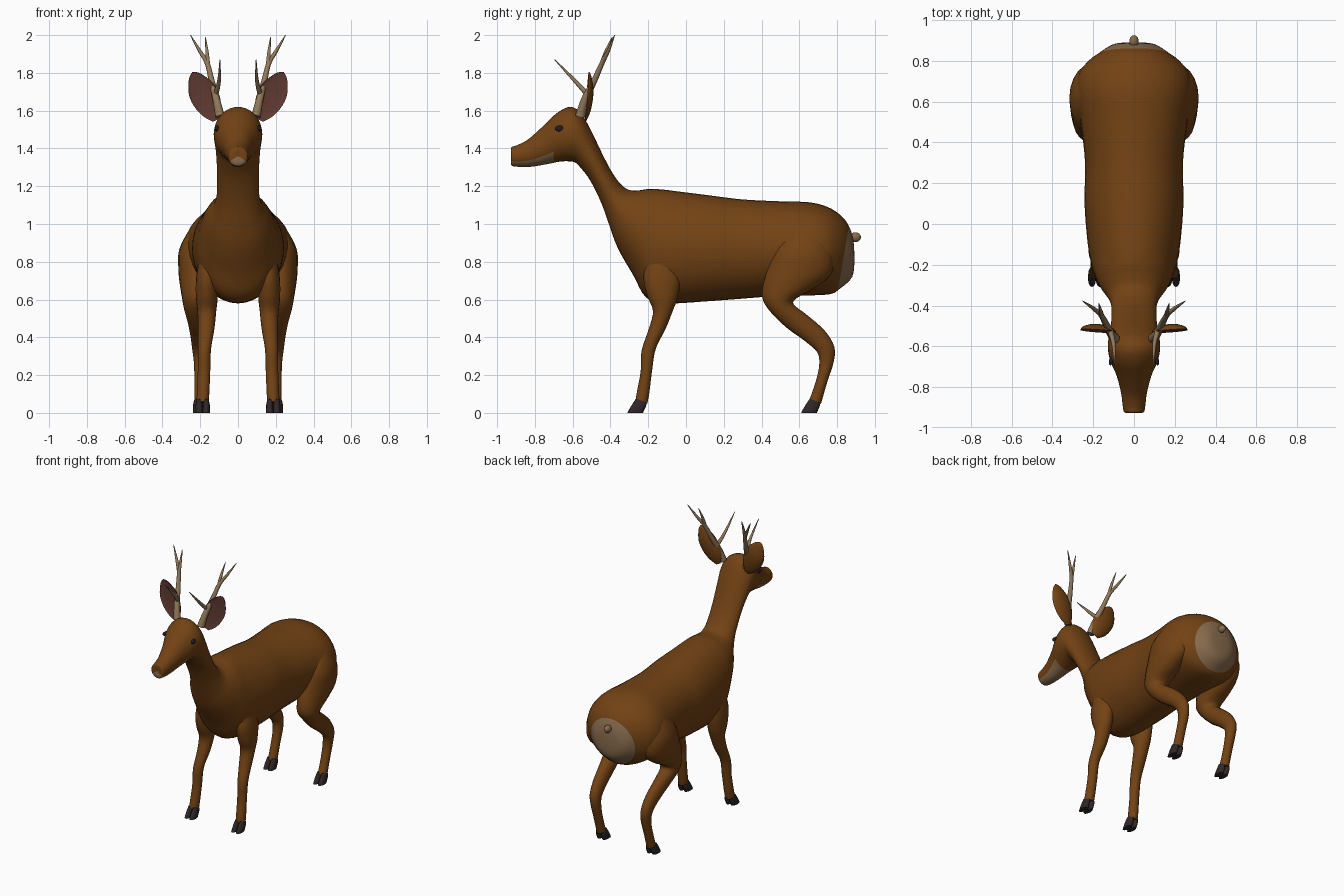
import bpy, bmesh, math
from mathutils import Vector

if "Cube" in bpy.data.objects:
    bpy.data.objects.remove(bpy.data.objects["Cube"], do_unlink=True)


def material(name, rgb):
    m = bpy.data.materials.new(name)
    m.use_nodes = True
    m.diffuse_color = (*rgb, 1)
    bsdf = m.node_tree.nodes["Principled BSDF"]
    bsdf.inputs["Base Color"].default_value = (*rgb, 1)
    bsdf.inputs["Roughness"].default_value = 0.8
    return m


FUR = material("brown fur", (0.17, 0.055, 0.007))
PALE = material("pale fur", (0.25, 0.15, 0.075))
INNER = material("inner ear", (0.11, 0.04, 0.03))
HORN = material("antler bone", (0.28, 0.19, 0.105))
HOOF = material("dark hoof", (0.03, 0.02, 0.02))
EYE = material("eye black", (0.015, 0.013, 0.018))
SIDES = (("left", 1), ("right", -1))


def smooth_rows(rows, steps):
    """Catmull-Rom interpolation of every column of a table."""
    out = []
    for i in range(len(rows) - 1):
        quad = [rows[max(0, min(len(rows) - 1, i + k))] for k in (-1, 0, 1, 2)]
        for j in range(steps):
            t = j / steps
            out.append([b + 0.5 * t * (c - a + t * (2 * a - 5 * b + 4 * c - d
                        + t * (3 * (b - c) + d - a))) for a, b, c, d in zip(*quad)])
    return out + [list(rows[-1])]


def skin(name, rings, mats, rule=None):
    """Bridge closed rings of points, cap the ends, colour faces by rule(ring, segment)."""
    bm = bmesh.new()
    loops = [[bm.verts.new(p) for p in ring] for ring in rings]
    n = len(loops[0])
    for i, (a, b) in enumerate(zip(loops, loops[1:])):
        for k in range(n):
            f = bm.faces.new((a[k], a[(k + 1) % n], b[(k + 1) % n], b[k]))
            f.material_index = rule(i, k) if rule else 0
    for loop in (loops[0], loops[-1]):
        bm.faces.new(loop)
    bmesh.ops.recalc_face_normals(bm, faces=bm.faces)
    mesh = bpy.data.meshes.new(name)
    bm.to_mesh(mesh)
    bm.free()
    obj = bpy.data.objects.new(name, mesh)
    bpy.context.collection.objects.link(obj)
    for m in mats:
        mesh.materials.append(m)
    finish(obj)
    return obj


def finish(obj, angle=55):
    bpy.ops.object.select_all(action="DESELECT")
    obj.select_set(True)
    bpy.context.view_layer.objects.active = obj
    bpy.ops.object.shade_smooth_by_angle(angle=math.radians(angle))


def loft(name, rows, mats, s=1, dy=0, dx=0, segs=20, steps=4, rule=None):
    """Rows: y, z of one edge; y, z of the opposite edge; centre x; half width."""
    rings = []
    for ya, za, yb, zb, xc, w in smooth_rows(rows, steps):
        mid = Vector((s * xc + dx, (ya + yb) / 2 + dy, (za + zb) / 2))
        half = Vector((0, (ya - yb) / 2, (za - zb) / 2))
        rings.append([mid + half * math.cos(a) + Vector((w * math.sin(a), 0, 0))
                      for a in (math.tau * k / segs for k in range(segs))])
    return skin(name, rings, mats, rule)


def tube(name, points, mat, s):
    """Tapered round branch; points are x, y, z, radius."""
    path = smooth_rows(points, 5)
    rings = []
    for i, (x, y, z, r) in enumerate(path):
        a, b = path[max(i - 1, 0)], path[min(i + 1, len(path) - 1)]
        d = (Vector(b[:3]) - Vector(a[:3])).normalized()
        u = d.cross(Vector((1, 0, 0))).normalized()
        v = d.cross(u)
        ring = [Vector((x, y, z)) + r * (u * math.cos(t) + v * math.sin(t))
                for t in (math.tau * k / 10 for k in range(10))]
        rings.append([Vector((s * p.x, p.y, p.z)) for p in ring])
    skin(name, rings, [mat])


def ball(name, loc, scale, mat, turn=0):
    bpy.ops.mesh.primitive_uv_sphere_add(segments=20, ring_count=12, location=loc,
                                         rotation=(0, 0, turn))
    obj = bpy.context.object
    obj.name = name
    obj.scale = scale
    obj.data.materials.append(mat)
    finish(obj)


# Head, neck and torso: top y, z; bottom y, z; half width
profile = [
    (-.925, 1.362, -.925, 1.358, .002), (-.925, 1.405, -.925, 1.312, .045),
    (-.90, 1.415, -.89, 1.303, .055), (-.84, 1.445, -.82, 1.303, .063),
    (-.76, 1.515, -.73, 1.318, .085), (-.68, 1.59, -.67, 1.33, .115),
    (-.61, 1.62, -.62, 1.332, .128), (-.555, 1.585, -.585, 1.325, .126),
    (-.50, 1.49, -.56, 1.30, .118), (-.445, 1.375, -.52, 1.25, .112),
    (-.395, 1.28, -.48, 1.18, .11), (-.345, 1.21, -.44, 1.09, .113),
    (-.30, 1.18, -.405, .99, .13), (-.25, 1.178, -.36, .87, .165),
    (-.20, 1.185, -.28, .73, .195), (-.13, 1.183, -.21, .61, .215),
    (-.04, 1.172, -.10, .58, .23), (.12, 1.152, .1, .59, .243),
    (.3, 1.13, .3, .605, .24), (.5, 1.12, .5, .62, .262),
    (.65, 1.115, .65, .622, .285), (.75, 1.09, .73, .625, .27),
    (.82, 1.045, .775, .632, .225), (.862, .99, .805, .65, .175),
    (.885, .92, .88, .72, .1), (.892, .832, .892, .828, .002)]
STEPS, SEGS = 4, 36
rump_start = (len(profile) - 3) * STEPS


def coat(i, k):
    chin = i < 4.5 * STEPS and math.cos(math.tau * (k + .5) / SEGS) < -.55
    return 1 if chin or i >= rump_start else 0


loft("body", [(*r[:4], 0, r[4]) for r in profile], [FUR, PALE], segs=SEGS, steps=STEPS, rule=coat)
ball("tail", (0, .896, .93), (.023, .03, .026), PALE)

# Legs: front edge y, z; rear edge y, z; centre x; half width
hind = [
    (.56, 1.0, .72, 1.0, .17, .07), (.47, .88, .78, .86, .20, .11),
    (.43, .76, .77, .74, .215, .10), (.405, .66, .68, .66, .22, .085),
    (.41, .59, .59, .61, .22, .075), (.46, .52, .57, .575, .225, .06),
    (.54, .445, .645, .515, .218, .048), (.63, .38, .735, .435, .21, .042),
    (.695, .32, .785, .35, .205, .037), (.705, .25, .782, .27, .20, .033),
    (.685, .16, .75, .17, .20, .031), (.65, .06, .715, .05, .20, .031)]
fore = [
    (-.20, .85, -.06, .85, .15, .05), (-.225, .72, -.03, .72, .163, .058),
    (-.205, .62, -.045, .61, .165, .058), (-.175, .54, -.07, .54, .165, .05),
    (-.195, .45, -.11, .44, .168, .043), (-.235, .33, -.16, .34, .178, .035),
    (-.24, .22, -.18, .22, .18, .033), (-.262, .1, -.195, .1, .185, .033),
    (-.268, .06, -.205, .05, .187, .032)]
toe = [(.655, .075, .712, .055, 0, .014), (.635, .045, .708, .035, 0, .019),
       (.612, .006, .695, .006, 0, .02), (.612, 0, .692, 0, 0, .019)]

# Ear outline: position along the ear, half width
ear = [(0, .02), (.18, .055), (.42, .074), (.65, .071), (.85, .045), (.95, .024), (1, .002)]

# Antler branches
branches = {
    "beam": [(.095, -.56, 1.57, .026), (.115, -.535, 1.66, .02), (.14, -.485, 1.76, .016),
             (.163, -.445, 1.85, .013), (.205, -.41, 1.92, .009), (.252, -.378, 2.0, .002)],
    "inner_tine": [(.158, -.452, 1.83, .012), (.164, -.425, 1.91, .009), (.173, -.39, 1.99, .002)],
    "brow_tine": [(.118, -.52, 1.685, .014), (.1, -.59, 1.76, .01), (.096, -.695, 1.87, .002)]}

for side, s in SIDES:
    for part, rows, dy in (("hind", hind, 0), ("front", fore, -.92)):
        loft(f"{side}_{part}_leg", rows, [FUR], s)
        for label, off in (("outer", .019), ("inner", -.019)):
            x = s * (rows[-1][4] + off)
            loft(f"{side}_{part}_{label}_hoof", toe, [HOOF], dy=dy, dx=x, segs=12, steps=2)

    # Cupped ear, coloured on its forward face
    rings = []
    for t, w in smooth_rows(ear, 3):
        ring = []
        for k in range(20):
            a = math.tau * k / 20
            u, depth = w * math.cos(a), (.45 if k < 10 else .15) * w * abs(math.sin(a))
            ring.append((s * (.115 + .125 * t + .9 * u), -.535 + .02 * t + depth,
                         1.55 + .255 * t - .43 * u))
        rings.append(ring)
    skin(f"{side}_ear", rings, [FUR, INNER], lambda i, k: 1 if k >= 10 else 0)

    for label, pts in branches.items():
        tube(f"{side}_antler_{label}", pts, HORN, s)
    ball(f"{side}_eye", (s * .109, -.665, 1.505), (.012, .03, .016), EYE, s * .3)
